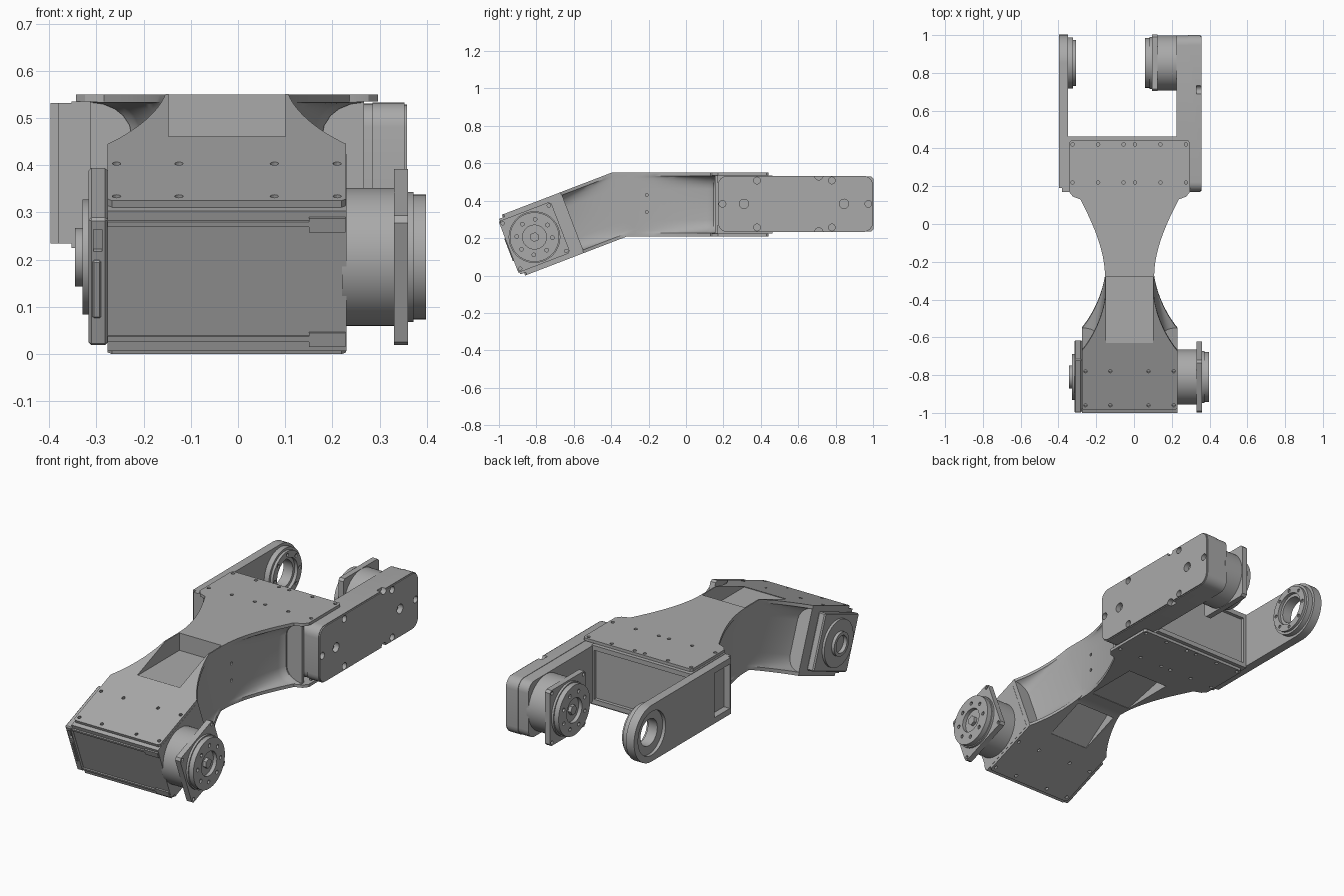
import bpy, bmesh, math
from mathutils import Matrix, Vector
from mathutils.geometry import interpolate_bezier

if "Cube" in bpy.data.objects:
    bpy.data.objects.remove(bpy.data.objects["Cube"])

grey = bpy.data.materials.new("machined grey")
grey.use_nodes = True
grey.diffuse_color = (0.4, 0.4, 0.4, 1)
grey.node_tree.nodes["Principled BSDF"].inputs["Base Color"].default_value = (0.4, 0.4, 0.4, 1)

# Frames: the straight rear, the tilted front on its joint axis, the rear joint axis
FLAT = Matrix.Identity(4)
TILT = Matrix.Translation((0, -0.81, 0.2055)) @ Matrix.Rotation(math.radians(21), 4, 'X')
REAR = Matrix.Translation((0, 0.853, 0.383))
MID = -0.0235


def finish(name, bm, frame, bevel=0):
    bmesh.ops.recalc_face_normals(bm, faces=bm.faces)
    if bevel:
        bmesh.ops.bevel(bm, geom=bm.edges[:], offset=bevel, segments=1, affect='EDGES')
    bm.transform(frame)
    mesh = bpy.data.meshes.new(name)
    bm.to_mesh(mesh)
    bm.free()
    mesh.materials.append(grey)
    obj = bpy.data.objects.new(name, mesh)
    bpy.context.collection.objects.link(obj)
    return obj


def loft(name, loops, frame, closed=False):
    """Skin equal loops of points; cap the ends, or join last to first."""
    bm = bmesh.new()
    rings = [[bm.verts.new(p) for p in loop] for loop in loops]
    n = len(rings[0])
    for a, b in zip(rings, rings[1:] + rings[:1] if closed else rings[1:]):
        for i in range(n):
            bm.faces.new((a[i], a[(i + 1) % n], b[(i + 1) % n], b[i]))
    if closed:
        bmesh.ops.remove_doubles(bm, verts=bm.verts, dist=1e-5)
    else:
        bm.faces.new(rings[0])
        bm.faces.new(rings[-1])
    return finish(name, bm, frame)


def prism(name, points, axis, lo, hi, frame=FLAT):
    """Extrude an outline along x (points are y, z) or z (points are x, y)."""
    return loft(name, [[(h, *p) if axis == 'x' else (*p, h) for p in points] for h in (lo, hi)], frame)


def lathe(name, profile, frame, steps=64):
    """Revolve a closed profile of (radius, x) about the x axis."""
    turns = [2 * math.pi * k / steps for k in range(steps)]
    return loft(name, [[(x, r * math.cos(a), r * math.sin(a)) for r, x in profile] for a in turns], frame, True)


def box(name, x, y, z, frame=FLAT, bevel=0):
    bm = bmesh.new()
    bmesh.ops.create_cube(bm, size=1)
    for v in bm.verts:
        for i, (lo, hi) in enumerate((x, y, z)):
            v.co[i] = lo if v.co[i] < 0 else hi
    return finish(name, bm, frame, bevel)


def cyl(name, r, lo, hi, y=0, z=0, frame=FLAT, axis='x', sides=48):
    """Cylinder along x at (y, z), or along z at (x, y)."""
    pts = [(y + r * math.cos(2 * math.pi * k / sides), z + r * math.sin(2 * math.pi * k / sides))
           for k in range(sides)]
    return prism(name, pts, axis, lo, hi, frame)


def combine(target, others, mode='DIFFERENCE'):
    for other in others:
        mod = target.modifiers.new("shape", 'BOOLEAN')
        mod.operation, mod.object, mod.solver = mode, other, 'EXACT'
        bpy.context.view_layer.objects.active = target
        bpy.ops.object.modifier_apply(modifier=mod.name)
        bpy.data.objects.remove(other)


def mirrored(half):
    """Close a plan outline from its half widths."""
    return [(MID + w, y) for w, y in half] + [(MID - w, y) for w, y in reversed(half)]


def channel(name, half, lo, hi, frame=FLAT):
    """Flared beam whose side walls are inset between the flanges, with fillets."""
    loops = []
    rise = [(0, 0), (0.017, 0)] + [(0.017 + 0.07 * t, math.sqrt(1 - (1 - t) ** 2)) for t in (0.05, 0.2, 0.4, 0.7, 1)]
    for h, f in [(lo + d, f) for d, f in rise] + [(hi - d, f) for d, f in reversed(rise)]:
        loops.append([(x, y, h) for x, y in mirrored([(w - 0.55 * f * (w - 0.13), y) for w, y in half])])
    return loft(name, loops, frame)


def curve(*pts):
    return [tuple(p) for p in interpolate_bezier(*[Vector(p) for p in pts], 14)]


def rounded(y0, y1, z0, z1, r):
    out = []
    for cy, cz, start in ((y1 - r, z1 - r, 0), (y0 + r, z1 - r, 90), (y0 + r, z0 + r, 180), (y1 - r, z0 + r, 270)):
        for k in range(7):
            a = math.radians(start + 15 * k)
            out.append((cy + r * math.cos(a), cz + r * math.sin(a)))
    return out


# Waisted arm body: straight rear part joined to the tilted front part
flare = curve((0.13, -0.28), (0.13, -0.12), (0.215, 0.04), (0.26, 0.13))
body = channel("arm_body", [(0.13, -0.397)] + flare + [(0.29, 0.148), (0.29, 0.165)], 0.21, 0.55)
neck = curve((0.2525, 0.215), (0.195, 0.29), (0.145, 0.40), (0.13, 0.51))
combine(body, [channel("neck", neck, -0.174, 0.174, TILT)], 'UNION')
combine(body, [
    box("top_pocket", (MID - 0.124, MID + 0.124), (-0.63, -0.28), (0.458, 0.7)),
    prism("neck_ramp", [(0.22, -0.19), (0.45, -0.19), (0.45, -0.115), (0.22, -0.172)],
          'x', MID - 0.115, MID + 0.115, TILT),
    prism("belly_ramp", [(-0.215, 0.19), (0.08, 0.19), (0.08, 0.28), (-0.215, 0.212)],
          'x', MID - 0.12, MID + 0.12),
    cyl("hole", 0.008, 0.05, 0.3, -0.21, 0.43, sides=12),
    cyl("hole", 0.008, 0.05, 0.3, -0.21, 0.34, sides=12)])
prism("rear_web", mirrored([(0.29, 0.154), (0.29, 0.172)]), 'z', 0.225, 0.535)
prism("front_web", mirrored([(0.2525, 0.19), (0.2525, 0.218)]), 'z', -0.159, 0.159, TILT)

# Cover plates above and below each actuator, with screw holes
rear_plan = mirrored([(0.26, 0.13), (0.3, 0.145), (0.32, 0.17), (0.32, 0.43), (0.31, 0.442)])
front_plan = mirrored([(0.243, -0.12), (0.2525, -0.11), (0.2525, 0.215)])
for side, z, v in (("top", 0.535, 0.159), ("bottom", 0.21, -0.174)):
    plate = prism("rear_" + side + "_plate", rear_plan, 'z', z, z + 0.015)
    combine(plate, [cyl("hole", 0.009, z - 0.05, z + 0.05, x, y, axis='z', sides=12)
                    for y in (0.22, 0.422) for x in (-0.325, -0.19, -0.055, 0.005, 0.14, 0.275)])
    plate = prism("front_" + side + "_plate", front_plan, 'z', v, v + 0.015, TILT)
    combine(plate, [cyl("hole", 0.009, v - 0.05, v + 0.05, x, u, TILT, 'z', 12)
                    for u in (-0.094, 0.099) for x in (-0.257, -0.125, 0.077, 0.21)])

# Front actuator body with edge rails
box("front_actuator_body", (-0.276, 0.23), (-0.142, 0.195), (-0.159, 0.159), TILT)
for v in (-0.135, 0.125):
    box("front_actuator_rail", (-0.276, 0.15), (-0.149, -0.14), (v, v + 0.012), TILT)
    box("front_actuator_lug", (0.15, 0.228), (-0.149, -0.14), (v - 0.012, v + 0.02), TILT)
end_plate = box("front_end_plate", (-0.316, -0.276), (-0.149, 0.155), (-0.145, 0.145), TILT, 0.006)
combine(end_plate, [box("slot", (-0.306, -0.288), (-0.2, -0.135), (0.07, 0.12), TILT)])
box("cable_bar", (-0.308, -0.29), (-0.154, -0.14), (-0.08, 0.05), TILT, 0.003)
lathe("front_end_cap", [(0, -0.31), (0.122, -0.31), (0.122, -0.329), (0.062, -0.329), (0.062, -0.345),
                        (0.045, -0.345), (0.045, -0.325), (0, -0.325)], TILT)


def joint(name, x, d, frame):
    """Drum, square flange and bolted output disc along x in direction d."""
    cyl(name + "_drum", 0.146, x - 0.01 * d, x + 0.1 * d, frame=frame, sides=64)
    c, h, w = 0.012, 0.147, 0.149
    pts = [(-w, c - h), (c - w, -h), (w - c, -h), (w, c - h), (w, h - c), (w - c, h), (c - w, h), (-w, h - c)]
    flange = prism(name + "_flange", pts, 'x', x + 0.1 * d, x + 0.13 * d, frame)
    combine(flange, [cyl("hole", 0.009, x + 0.115 * d, x + 0.2 * d, y, z, frame, sides=12)
                     for y in (-0.132, 0.132) for z in (-0.13, 0.13)])
    disc = lathe(name + "_output_disc", [(r, x + s * d) for r, s in [
        (0, 0.13), (0.138, 0.13), (0.138, 0.142), (0.132, 0.142), (0.132, 0.168), (0.064, 0.168),
        (0.064, 0.148), (0, 0.148)]], frame)
    turns = [math.radians(45 * k + 22) for k in range(8)]
    combine(disc, [cyl("hole", 0.01, x + 0.156 * d, x + 0.3 * d, 0.095 * math.cos(a), 0.095 * math.sin(a),
                       frame, sides=12) for a in turns])
    cyl(name + "_hub", 0.026, x + 0.14 * d, x + 0.165 * d, frame=frame, sides=6)


joint("front_joint", 0.23, 1, TILT)
joint("rear_joint", 0.225, -1, REAR)

# Rear actuator body between the cover plates, its back face recessed
rear_body = box("rear_actuator_body", (-0.352, 0.23), (0.17, 0.463), (0.225, 0.535))
combine(rear_body, [box("recess", (-0.335, 0.215), (0.445, 0.6), (0.25, 0.51))])

# Gearbox arm: inner housing, outer cover and a thin chamfer-like face
prism("gear_arm_housing", rounded(0.175, 0.997, 0.235, 0.531, 0.05), 'x', 0.225, 0.287)
cover = prism("gear_arm_cover", rounded(0.17, 1.0, 0.233, 0.533, 0.052), 'x', 0.285, 0.352)
face = prism("gear_arm_face", rounded(0.174, 0.996, 0.237, 0.529, 0.048), 'x', 0.352, 0.358)
recesses = [(0.018, y, z) for y in (0.38, 0.78) for z in (0.257, 0.508)]
recesses += [(0.018, y, 0.383) for y in (0.195, 0.975)] + [(0.025, y, 0.383) for y in (0.31, 0.845)]
recesses += [(0.022, 0.71, z) for z in (0.233, 0.533)]
for part in (cover, face):
    combine(part, [cyl("recess", r, 0.33, 0.4, y, z, sides=20) for r, y, z in recesses])

# Idler arm: plate with a window, ending in a bored bearing ring
arc = [(0.853 + 0.149 * math.cos(a), 0.383 + 0.149 * math.sin(a))
       for a in (math.radians(-90 - 7.5 * k) for k in range(25))]
idler = prism("idler_arm", [(0.17, 0.234)] + arc + [(0.17, 0.532)], 'x', -0.397, -0.35)
combine(idler, [
    box("window", (-0.5, -0.362), (0.2, 0.33), (0.265, 0.5)),
    box("corner", (-0.5, -0.38), (0.1, 0.19), (0.2, 0.6))])
ring = lathe("idler_bearing_ring", [
    (0.149, -0.397), (0.149, -0.35), (0.135, -0.35), (0.135, -0.322), (0.122, -0.322), (0.122, -0.308),
    (0.086, -0.308), (0.086, -0.325), (0.07, -0.325), (0.07, -0.38), (0.115, -0.38), (0.115, -0.397)], REAR)
combine(ring, [cyl("hole", 0.009, -0.315, -0.2, 0.104 * math.cos(k * math.pi / 4),
                   0.104 * math.sin(k * math.pi / 4), REAR, sides=12) for k in range(8)])

# Smooth curved walls, keep machined edges crisp
bpy.ops.object.select_all(action='DESELECT')
for obj in bpy.context.collection.objects:
    if obj.type == 'MESH' and grey.name in obj.data.materials:
        obj.select_set(True)
        bpy.context.view_layer.objects.active = obj
bpy.ops.object.shade_smooth_by_angle(angle=math.radians(30))
